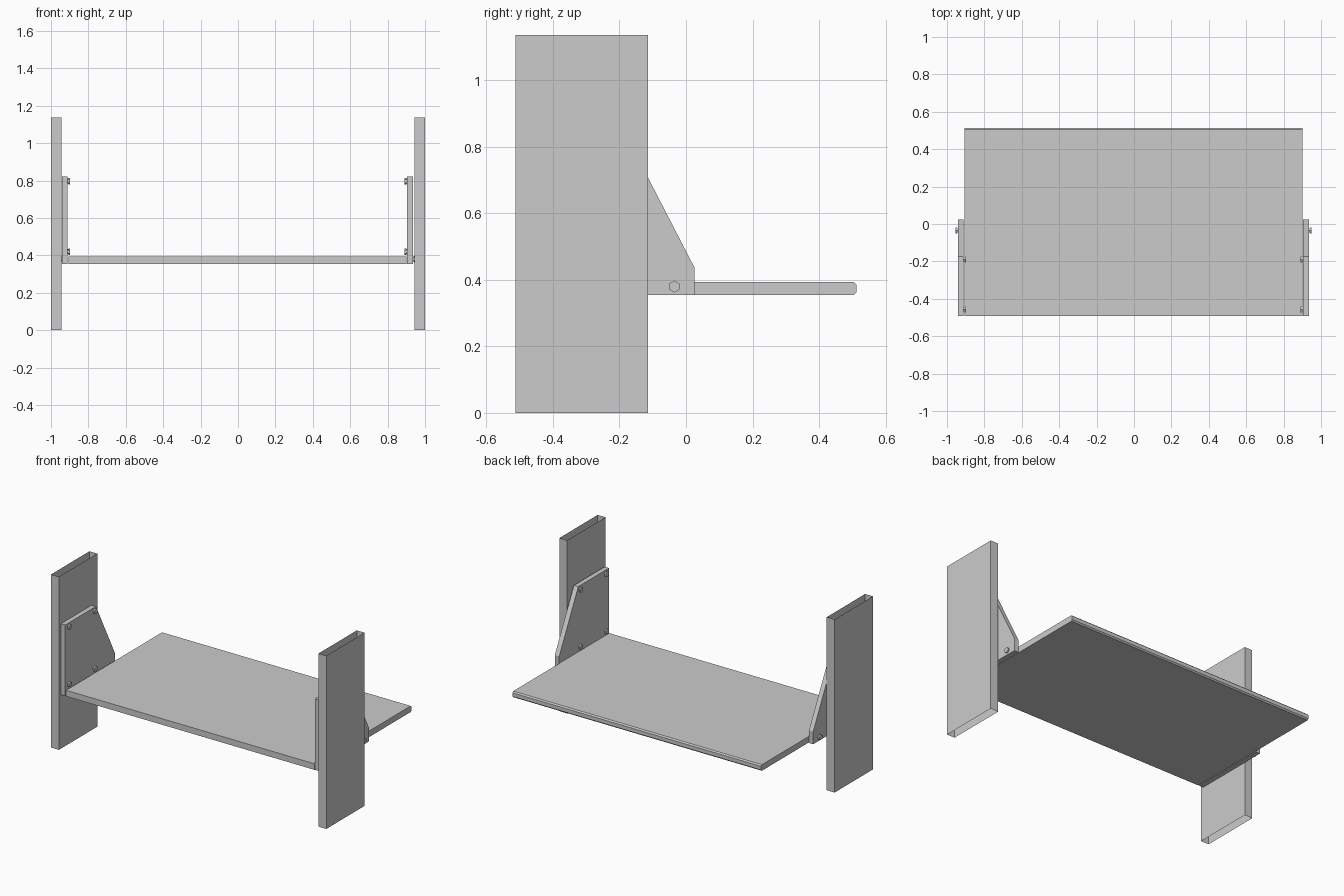
import bpy, bmesh
from math import pi
from mathutils import Matrix

if "Cube" in bpy.data.objects:
    bpy.data.objects.remove(bpy.data.objects["Cube"])


def finish(bm, name):
    bmesh.ops.recalc_face_normals(bm, faces=bm.faces)
    me = bpy.data.meshes.new(name)
    bm.to_mesh(me)
    bm.free()
    ob = bpy.data.objects.new(name, me)
    bpy.context.collection.objects.link(ob)
    return ob


def prism_x(name, profile, x0, x1, caps=True):
    """Extrude a (y, z) profile along x."""
    bm = bmesh.new()
    face = bm.faces.new([bm.verts.new((x0, y, z)) for y, z in profile])
    out = bmesh.ops.extrude_face_region(bm, geom=[face], use_keep_orig=True)
    verts = [g for g in out["geom"] if isinstance(g, bmesh.types.BMVert)]
    bmesh.ops.translate(bm, verts=verts, vec=(x1 - x0, 0, 0))
    return finish(bm, name)


def open_post(name, x0, x1, y0, y1, h):
    """Rectangular sheet tube, open at top and bottom."""
    bm = bmesh.new()
    pts = [(x0, y0), (x1, y0), (x1, y1), (x0, y1)]
    lo = [bm.verts.new((x, y, 0)) for x, y in pts]
    hi = [bm.verts.new((x, y, h)) for x, y in pts]
    for i in range(4):
        j = (i + 1) % 4
        bm.faces.new((lo[i], lo[j], hi[j], hi[i]))
    return finish(bm, name)


def bolt(name, x, y, z, d):
    """Hex bolt on a plate face at x, pointing along d (+1 / -1)."""
    bm = bmesh.new()
    for r, a, b in ((0.013, -0.002, 0.006), (0.018, 0.004, 0.013)):
        m = (Matrix.Translation((x + d * (a + b) / 2, y, z))
             @ Matrix.Rotation(pi / 2, 4, 'Y') @ Matrix.Rotation(pi / 2, 4, 'Z'))
        bmesh.ops.create_cone(bm, cap_ends=True, segments=6, radius1=r,
                              radius2=r, depth=b - a, matrix=m)
    return finish(bm, name)


# bed board with a small chamfer along the back edge
prism_x("board", [(-0.492, 0.354), (0.504, 0.354), (0.512, 0.362),
                  (0.512, 0.386), (0.504, 0.394), (-0.492, 0.394)], -0.905, 0.902)

# bracket plate profile: upright with a sloping rear edge
plate = [(-0.492, 0.355), (0.025, 0.355), (0.025, 0.438),
         (-0.173, 0.821), (-0.492, 0.821)]

for side, s, inner, outer in (("left", -1, 0.911, 0.942), ("right", 1, 0.904, 0.936)):
    open_post(side + "_post", *sorted((s, s * 0.943)), -0.512, -0.114, 1.137)
    prism_x(side + "_bracket", plate, s * inner, s * outer)
    # four bolts on the inner face, one through to the outside
    for y in (-0.457, -0.19):
        for z in (0.42, 0.797):
            bolt(side + "_inner_bolt", s * inner, y, z, -s)
    bolt(side + "_outer_bolt", s * outer, -0.035, 0.38, s)
